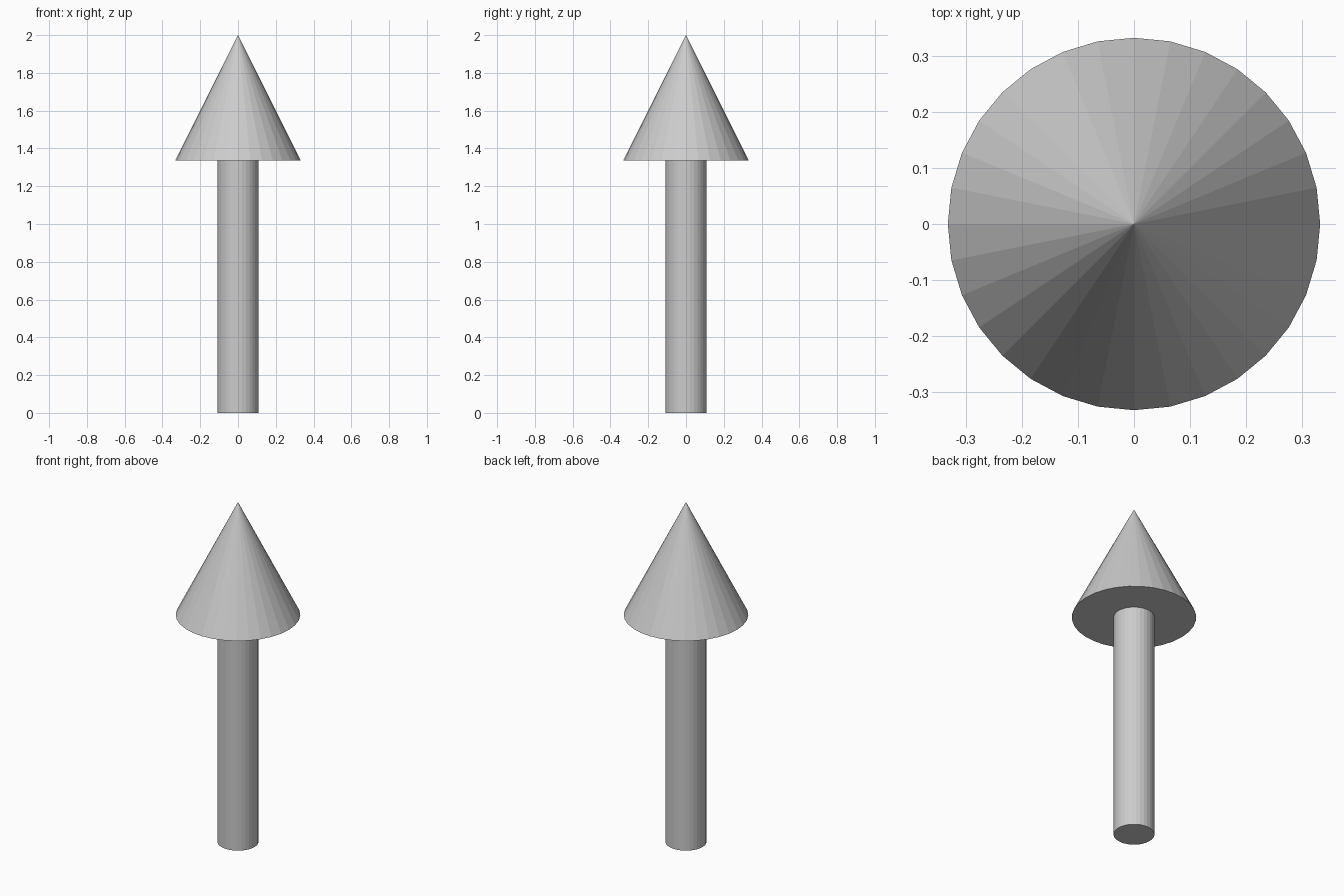
import bpy

if "Cube" in bpy.data.objects:
    bpy.data.objects.remove(bpy.data.objects["Cube"])

SIDES = 32
HEIGHT = 2.0
HEAD_BASE = 1.337
HEAD_RADIUS = 0.332
SHAFT_RADIUS = 0.109

# Shaft: flat-faced cylinder standing on the ground
bpy.ops.mesh.primitive_cylinder_add(
    vertices=SIDES, radius=SHAFT_RADIUS, depth=HEAD_BASE,
    location=(0, 0, HEAD_BASE / 2))
bpy.context.object.name = "arrow_shaft"

# Head: flat-faced cone with a closed base
bpy.ops.mesh.primitive_cone_add(
    vertices=SIDES, radius1=HEAD_RADIUS, radius2=0, depth=HEIGHT - HEAD_BASE,
    location=(0, 0, (HEIGHT + HEAD_BASE) / 2))
bpy.context.object.name = "arrow_head"
